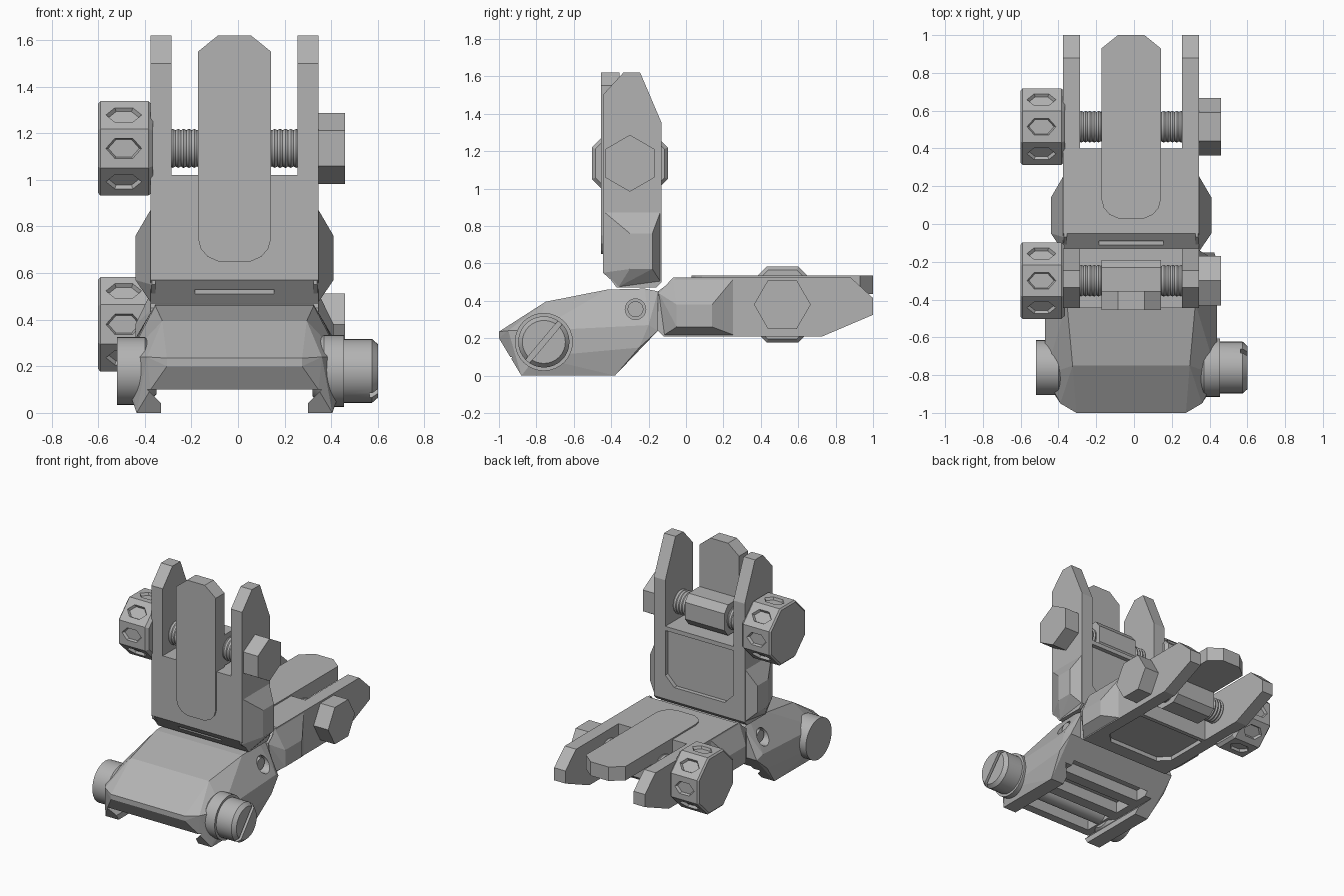
import bpy, bmesh, math
from mathutils import Matrix, Vector

if "Cube" in bpy.data.objects:
    bpy.data.objects.remove(bpy.data.objects["Cube"], do_unlink=True)

CX = -0.015  # middle line of the body
metal = bpy.data.materials.new("grey_metal")
metal.use_nodes = True
GREY = (0.45, 0.45, 0.45, 1)
metal.diffuse_color = GREY
metal.node_tree.nodes["Principled BSDF"].inputs["Base Color"].default_value = GREY
round_parts = []


def finish(bm, name):
    bmesh.ops.recalc_face_normals(bm, faces=bm.faces)
    mesh = bpy.data.meshes.new(name)
    bm.to_mesh(mesh)
    bm.free()
    mesh.materials.append(metal)
    ob = bpy.data.objects.new(name, mesh)
    bpy.context.collection.objects.link(ob)
    return ob


def prism(name, pts, axis, a, b):
    """Extrude a 2D outline along an axis (0=x, 1=y, 2=z) from a to b."""
    bm = bmesh.new()
    verts = []
    for p in pts:
        co = list(p)
        co.insert(axis, a)
        verts.append(bm.verts.new(co))
    face = bm.faces.new(verts)
    move = Vector((0, 0, 0))
    move[axis] = b - a
    new = bmesh.ops.extrude_face_region(bm, geom=[face])["geom"]
    bmesh.ops.translate(bm, vec=move, verts=[v for v in new if isinstance(v, bmesh.types.BMVert)])
    return finish(bm, name)


def hull(name, half):
    """Convex solid from half-width points mirrored about the middle line."""
    bm = bmesh.new()
    for w, y, z in half:
        for s in (-1, 1):
            bm.verts.new((CX + s * w, y, z))
    bmesh.ops.convex_hull(bm, input=bm.verts)
    bmesh.ops.dissolve_limit(bm, angle_limit=0.02, verts=bm.verts, edges=bm.edges)
    return finish(bm, name)


def lathe(name, y, z, rings, sides=32, turn=0.0):
    """Stack of (x, radius) rings around a line parallel to x."""
    bm = bmesh.new()
    loops = []
    for x, r in rings:
        angles = [turn + math.tau * i / sides for i in range(sides)]
        loops.append([bm.verts.new((x, y + r * math.cos(t), z + r * math.sin(t))) for t in angles])
    for lo, hi in zip(loops, loops[1:]):
        for i in range(sides):
            j = (i + 1) % sides
            bm.faces.new((lo[i], lo[j], hi[j], hi[i]))
    bm.faces.new(loops[0])
    bm.faces.new(loops[-1])
    ob = finish(bm, name)
    if sides > 12:
        round_parts.append(ob)
    return ob


def cut(ob, cutter):
    mod = ob.modifiers.new("cut", "BOOLEAN")
    mod.operation = "DIFFERENCE"
    mod.solver = "EXACT"
    mod.object = cutter
    dg = bpy.context.evaluated_depsgraph_get()
    mesh = bpy.data.meshes.new_from_object(ob.evaluated_get(dg))
    ob.modifiers.clear()
    ob.data = mesh
    bpy.data.objects.remove(cutter, do_unlink=True)


def box(a, b, c, d):
    return [(a, c), (b, c), (b, d), (a, d)]


def mirrored(pts):
    return [(CX + w, z) for w, z in pts] + [(CX - w, z) for w, z in reversed(pts)]


# ---- Leaf, built upright ----
SY, SZ = -0.30, 1.135  # shaft line

# forked frame with two tall arms
frame = prism("leaf_frame", [(-0.445, 0.57), (-0.37, 0.47), (-0.16, 0.47), (-0.13, 0.5),
                             (-0.13, 1.35), (-0.245, 1.62), (-0.335, 1.62), (-0.445, 1.5)],
              0, CX - 0.36, CX + 0.36)
cut(frame, prism("gap", box(CX - 0.27, CX + 0.27, 1.02, 1.8), 1, -1, 1))
cut(frame, prism("recess", mirrored([(0.2, 0.6), (0.27, 0.67), (0.27, 0.99)]), 1, -0.16, 0))
cut(frame, prism("front_notch", box(CX - 0.17, CX + 0.17, 0.475, 0.53), 1, -0.6, -0.4))

# widened flanks near the hinge
flare = hull("leaf_flanks", [(0.355, -0.444, 0.88), (0.355, -0.135, 0.88), (0.355, -0.444, 0.55),
                             (0.425, -0.18, 0.76), (0.425, -0.18, 0.57), (0.355, -0.135, 0.5),
                             (0.36, -0.36, 0.475), (0.425, -0.30, 0.76), (0.425, -0.30, 0.57)])
cut(flare, prism("flank_gap", box(CX - 0.34, CX + 0.34, 0.3, 1.0), 1, -1, 1))

# sighting blade and the block joining it to the shaft
blade = prism("blade", mirrored([(0.07, 0.65), (0.115, 0.67), (0.145, 0.705), (0.157, 0.75),
                                 (0.157, 1.55), (0.07, 1.62)]), 1, -0.455, -0.355)
block = prism("blade_block", [(-0.37, 1.03), (-0.23, 1.03), (-0.19, 1.08), (-0.19, 1.2),
                              (-0.23, 1.25), (-0.37, 1.25)], 0, CX - 0.157, CX + 0.157)

# threaded shaft
rings = []
for s in range(-24, 25):
    rings.append((CX + s * 0.0115, 0.084 if s % 2 else 0.078))
shaft = lathe("shaft", SY, SZ, [(-0.37, 0.07), (CX - 0.277, 0.07)] + rings + [(0.34, 0.07)])

# eight-sided knob with hexagonal pockets
R = 0.203 / math.cos(math.pi / 8)
knob = lathe("knob", SY, SZ, [(-0.6, R - 0.012), (-0.59, R), (-0.385, R), (-0.365, R - 0.02)],
             8, math.pi / 8)
bm = bmesh.new()
for k in range(8):
    pocket = bmesh.ops.create_cone(bm, cap_ends=True, segments=6, radius1=0.07,
                                   radius2=0.1, depth=0.05)["verts"]
    place = (Matrix.Translation((-0.49, SY, SZ)) @ Matrix.Rotation(k * math.pi / 4, 4, "X")
             @ Matrix.Translation((0, 0, 0.21)) @ Matrix.Diagonal((0.95, 0.62, 1, 1))
             @ Matrix.Rotation(math.pi / 2, 4, "Z"))
    # put two corners of the pocket along the shaft direction
    far = max(pocket, key=lambda v: v.co.x).co
    if abs(far.y) < 0.001:
        place = place @ Matrix.Rotation(math.pi / 2, 4, "Z")
    bmesh.ops.transform(bm, matrix=place, verts=pocket)
cut(knob, finish(bm, "knob_pockets"))

# hexagonal nut on the other end
nut = lathe("hex_nut", SY, SZ, [(0.34, 0.152), (0.46, 0.152)], 6, math.pi / 6)

# folded copy of the whole leaf
fold = Matrix.Translation((0, -0.62, 0.08)) @ Matrix.Rotation(-math.pi / 2, 4, "X")
for ob in (frame, flare, blade, block, shaft, knob, nut):
    twin = ob.copy()
    twin.data = ob.data.copy()
    twin.name = "folded_" + ob.name
    twin.data.transform(fold)
    bpy.context.collection.objects.link(twin)
    if ob in round_parts:
        round_parts.append(twin)

# ---- Base clamp ----
base = hull("base", [(0.34, -0.15, 0.45), (0.34, -0.22, 0.465), (0.34, -0.42, 0.46),
                     (0.31, -0.75, 0.395), (0.29, -1.0, 0.235), (0.29, -1.0, 0.2),
                     (0.375, -0.95, 0.24), (0.36, -0.94, 0.1), (0.455, -0.8, 0.24),
                     (0.455, -0.2, 0.27), (0.455, -0.8, 0.1), (0.455, -0.25, 0.15),
                     (0.42, -0.88, 0.0), (0.42, -0.38, 0.0), (0.44, -0.15, 0.24)])
cut(base, prism("rail_slot", mirrored([(0.315, -0.1), (0.315, 0.04), (0.375, 0.1)]), 1, -1.2, 0.2))
for y0, y1 in ((-0.88, -0.66), (-0.58, -0.45), (-0.37, -0.26)):
    cut(base, prism("rail_pocket", box(CX - 0.32, CX + 0.32, y0, y1), 2, 0.05, 0.18))

# hinge pin sitting in a hole on each side
for x0, x1 in ((-0.7, -0.37), (0.34, 0.7)):
    hole = lathe("pin_hole", -0.27, 0.355, [(x0, 0.055), (x1, 0.055)])
    round_parts.remove(hole)
    cut(base, hole)
lathe("hinge_pin", -0.27, 0.355, [(-0.4, 0.042), (0.37, 0.042)])

# clamp bolt with slotted head, and its round nut
BY, BZ = -0.76, 0.18
bolt = lathe("clamp_bolt", BY, BZ, [(0.32, 0.11), (0.37, 0.155), (0.455, 0.155), (0.455, 0.137),
                                    (0.575, 0.137), (0.6, 0.115)])
slot = prism("bolt_slot", box(-0.2, 0.2, -0.014, 0.014), 0, 0.565, 0.7)
slot.data.transform(Matrix.Translation((0, BY, BZ)) @ Matrix.Rotation(math.radians(50), 4, "X"))
cut(bolt, slot)
lathe("clamp_shaft", BY, 0.165, [(-0.4, 0.065), (0.37, 0.065)])
lathe("clamp_nut", BY, BZ, [(-0.52, 0.146), (-0.4, 0.146), (-0.35, 0.1)])

# smooth only the round parts
bpy.ops.object.select_all(action="DESELECT")
for ob in round_parts:
    ob.select_set(True)
bpy.context.view_layer.objects.active = round_parts[0]
bpy.ops.object.shade_smooth_by_angle(angle=0.4)
